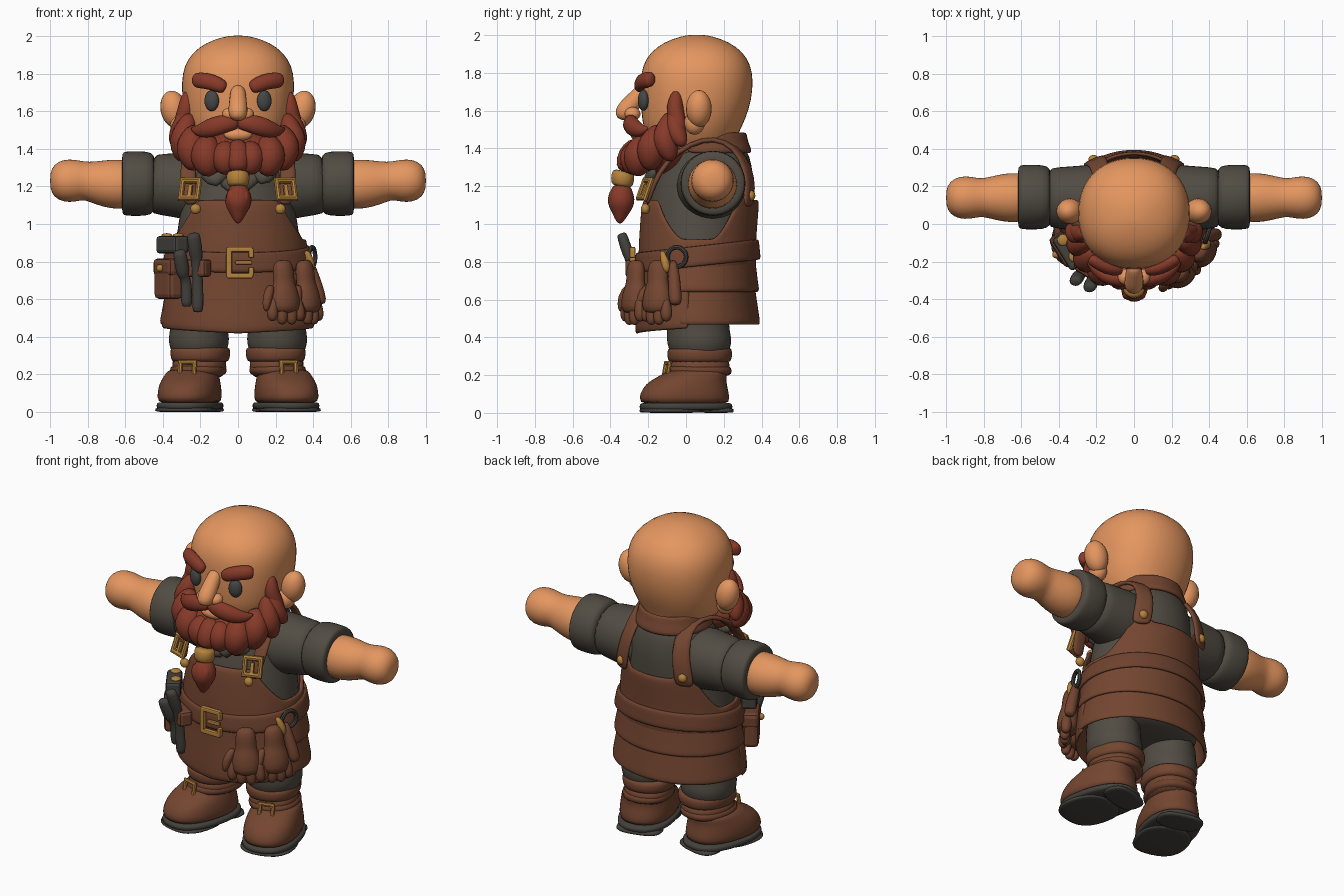
import bpy, bmesh
from math import sin, cos, pi, radians, copysign
from mathutils import Vector, Euler

if "Cube" in bpy.data.objects:
    bpy.data.objects.remove(bpy.data.objects["Cube"])


def material(name, rgb):
    m = bpy.data.materials.new(name)
    m.diffuse_color = (*rgb, 1)
    m.use_nodes = True
    m.node_tree.nodes["Principled BSDF"].inputs["Base Color"].default_value = m.diffuse_color
    return m


SKIN = material("skin", (.78, .305, .115))
HAIR = material("red hair", (.24, .042, .022))
LEATHER = material("brown leather", (.175, .061, .030))
DARK_LEATHER = material("dark leather", (.155, .054, .028))
CLOTH = material("grey cloth", (.082, .071, .055))
GOLD = material("brass", (.46, .225, .045))
IRON = material("dark iron", (.058, .054, .046))
EYE = material("slate eye", (.06, .064, .064))


def skin_rings(name, rings, mat, closed=True, subsurf=1, thick=0):
    """Joins rows of points into a smooth surface."""
    bm = bmesh.new()
    rows = [[bm.verts.new(p) for p in r] for r in rings]
    n = len(rows[0])
    for a, b in zip(rows, rows[1:]):
        for i in range(n if closed else n - 1):
            j = (i + 1) % n
            bm.faces.new((a[i], a[j], b[j], b[i]))
    if closed:
        bm.faces.new(rows[0][::-1])
        bm.faces.new(rows[-1])
    else:
        bmesh.ops.remove_doubles(bm, verts=bm.verts, dist=1e-4)
    bmesh.ops.recalc_face_normals(bm, faces=bm.faces)
    me = bpy.data.meshes.new(name)
    bm.to_mesh(me)
    bm.free()
    me.materials.append(mat)
    me.polygons.foreach_set("use_smooth", [True] * len(me.polygons))
    ob = bpy.data.objects.new(name, me)
    bpy.context.collection.objects.link(ob)
    if thick:
        mod = ob.modifiers.new("thickness", 'SOLIDIFY')
        mod.thickness, mod.offset = thick, 0
    if subsurf:
        mod = ob.modifiers.new("smooth", 'SUBSURF')
        mod.levels = mod.render_levels = subsurf
    return ob


def oval(c, rx, ry, p=2, n=24):
    def f(v):
        return copysign(abs(v) ** (2 / p), v)
    return [Vector((c[0] + rx * f(cos(2 * pi * i / n)), c[1] + ry * f(sin(2 * pi * i / n)), c[2]))
            for i in range(n)]


def loft(name, rings, mat, p=2, x=0, splay=0):
    """Stacked ovals, each (z, y, rx, ry)."""
    ob = skin_rings(name, [oval((0, y, z), rx, ry, p) for z, y, rx, ry in rings], mat)
    ob.location.x, ob.rotation_euler.z = x, splay
    return ob


def sweep(name, pts, mat, flat=1, ref=(.05, -1, .1), n=10):
    """Tapered tube through (x, y, z, radius), flattened along ref."""
    rings = []
    for i, q in enumerate(pts):
        t = (Vector(pts[min(i + 1, len(pts) - 1)][:3]) - Vector(pts[max(i - 1, 0)][:3])).normalized()
        u = t.cross(Vector(ref)).normalized()
        v = u.cross(t)
        rings.append([Vector(q[:3]) + q[3] * (u * cos(2 * pi * k / n) + v * flat * sin(2 * pi * k / n))
                      for k in range(n)])
    return skin_rings(name, rings, mat)


def finish(name, loc, rot, scale, mat):
    ob = bpy.context.object
    ob.name, ob.location, ob.rotation_euler, ob.scale = name, loc, rot, scale
    ob.data.materials.append(mat)
    return ob


def ball(name, loc, scale, mat, rot=(0, 0, 0)):
    bpy.ops.mesh.primitive_uv_sphere_add(segments=20, ring_count=12)
    bpy.ops.object.shade_smooth()
    return finish(name, loc, rot, scale, mat)


def box(name, loc, size, mat, rot=(0, 0, 0), bevel=.015):
    bpy.ops.mesh.primitive_cube_add(size=1)
    ob = finish(name, loc, rot, (1, 1, 1), mat)
    for v in ob.data.vertices:
        v.co *= Vector(size)
    mod = ob.modifiers.new("rounding", 'BEVEL')
    mod.width, mod.segments = bevel, 2
    return ob


def ring(name, loc, rot, scale, mat, sides=20, minor=.2):
    bpy.ops.mesh.primitive_torus_add(major_segments=sides, minor_segments=8, major_radius=1, minor_radius=minor)
    ob = finish(name, loc, rot, (1, 1, 1), mat)
    if sides == 4:
        ob.data.transform(Euler((0, 0, pi / 4)).to_matrix().to_4x4())
    ob.scale = scale
    return ob


# Torso surface: z, centre y, half width, half depth
BODY = [(.44, .06, .385, .30), (.7, .06, .36, .285), (.9, .06, .335, .28), (1.1, .075, .305, .28),
        (1.25, .1, .275, .262), (1.36, .125, .245, .215), (1.44, .135, .175, .165)]


def surf(a, z, off=0):
    """Point on the torso; angle a in degrees from the front towards +x."""
    z_in = min(max(z, BODY[0][0]), BODY[-1][0])
    for lo, hi in zip(BODY, BODY[1:]):
        if z_in <= hi[0]:
            t = (z_in - lo[0]) / (hi[0] - lo[0])
            cy, rx, ry = (lo[k] + t * (hi[k] - lo[k]) for k in (1, 2, 3))
            break
    a = radians(a)
    return Vector(((rx + off) * sin(a), cy - (ry + off) * cos(a), z))


def facing(a):
    return (pi / 2, 0, radians(a))


def wrap(name, a0, a1, low, high, off0, off1, mat, rows=6, cols=40):
    """Shell over the torso; low and high give the edge heights by angle."""
    rings = []
    for r in range(rows + 1):
        t, row = r / rows, []
        for c in range(cols + 1):
            a = a0 + (a1 - a0) * c / cols
            row.append(surf(a, low(a) + t * (high(a) - low(a)), off0 + t * (off1 - off0)))
        rings.append(row)
    return skin_rings(name, rings, mat, closed=False, thick=.022)


# Shirt body and leather apron
loft("shirt_body", [(.5, .06, .2, .16)] + [(max(z, .53), y, rx, ry) for z, y, rx, ry in BODY], CLOTH)


def apron_top(a):
    side, back = abs(sin(radians(a))), cos(radians(a)) < 0
    top = 1.13 - .21 * min(1, max(0, (side - .66) / .3))
    if back:
        top += .09 * max(0, 1 - abs(side - .7) / .24)
    return top


wrap("apron_upper", -180, 180, lambda a: .76, apron_top, .018, .02, LEATHER, cols=80)
wrap("apron_front_skirt", -82, 82, lambda a: .415 + .03 * abs(a) / 82, lambda a: .85, .02, .018, LEATHER)
wrap("back_skirt_lower", 72, 288, lambda a: .465, lambda a: .70, .025, .004, LEATHER)
wrap("back_skirt_middle", 68, 292, lambda a: .64, lambda a: .83, .03, .012, LEATHER)


def belt_mid(a):
    return .83 - .035 * cos(radians(a))


wrap("belt", -180, 180, lambda a: belt_mid(a) - .055, lambda a: belt_mid(a) + .055, .044, .034,
     DARK_LEATHER, rows=3, cols=60)
for z in (.725, .865):
    box("buckle_bar", (.01, -.283, z), (.14, .028, .03), GOLD, facing(0), .008)
box("buckle_side", (-.048, -.283, .795), (.03, .16, .03), GOLD, facing(0), .008)
for z in (.745, .845):
    box("buckle_corner", (.07, -.283, z), (.028, .05, .03), GOLD, facing(0), .008)
box("buckle_pin", (.03, -.287, .795), (.09, .02, .02), GOLD, facing(0), .006)
skin_rings("leather_collar", [[(r * sin(a), .115 - r * cos(a), z) for a in [radians(60 + 20 * k) for k in range(13)]]
                              for r, z in ((.228, 1.375), (.215, 1.41), (.2, 1.45), (.198, 1.485))],
           LEATHER, closed=False, thick=.026)
for x, z, lean in [(-.12, 1.2, .02), (-.03, 1.16, -.03), (.05, 1.18, .03), (.13, 1.21, -.02)]:
    sweep("scarf_fold", [(x - .08, -.15, z + .1 - lean, .03), (x, -.215, z, .045), (x + .08, -.16, z + .1 + lean, .03)],
          CLOTH, .7)

# Arms, straps and legs on both sides
for s in (1, -1):
    up = (0, 0, 1)
    sweep("sleeve", [(s * .1, .13, 1.2, .15), (s * .2, .13, 1.2, .19), (s * .3, .135, 1.205, .178),
                     (s * .4, .14, 1.21, .164), (s * .48, .14, 1.215, .16)], CLOTH, 1, up, 20)
    sweep("sleeve_cuff", [(s * x, .143, 1.215, r) for x, r in
                          [(.44, .14), (.455, .168), (.52, .176), (.6, .174), (.615, .165), (.617, .125)]],
          CLOTH, 1, up, 20)
    sweep("forearm_and_hand", [(s * x, .14, z, r) for x, z, r in
                               [(.55, 1.21, .125), (.63, 1.21, .134), (.7, 1.215, .129), (.78, 1.225, .108),
                                (.82, 1.23, .102), (.87, 1.23, .115), (.93, 1.23, .115), (.98, 1.23, .088),
                                (1.0, 1.23, .04)]], SKIN, 1, up, 20)
    strap = [(.245, -.21, 1.09, .04), (.262, -.18, 1.2, .042), (.26, -.105, 1.33, .044), (.225, .02, 1.42, .044),
             (.18, .15, 1.45, .044), (.165, .26, 1.40, .046), (.185, .325, 1.29, .048), (.205, .335, 1.18, .052),
             (.22, .325, 1.08, .056)]
    rows = []
    for x, y, z, w in strap:
        bend = max(0, y) * 1.4
        rows.append([Vector((s * (x + d + .005), y + .004 - bend * d, z + .008)) for d in (-w, 0, w)])
    skin_rings("shoulder_strap", rows, LEATHER, closed=False, thick=.028)
    tilt = (radians(70), 0, s * .35)
    ring("strap_buckle", (s * .255, -.217, 1.185), tilt, (.066, .07, .05), GOLD, 4, .32)
    box("strap_pin", (s * .255, -.222, 1.175), (.022, .07, .02), GOLD, tilt, .004)
    ball("front_stud", (s * .225, -.215, 1.08), (.028, .024, .028), GOLD)
    ball("back_stud", (s * .215, .343, 1.15), (.028, .024, .028), GOLD)
    loft("trouser_leg", [(.28, .075, .13, .14), (.34, .07, .155, .165), (.39, .07, .165, .175), (.44, .065, .152, .165),
                         (.5, .06, .155, .17), (.58, .06, .14, .16)], CLOTH, x=s * .208)

    # Boots, turned slightly outwards
    turn, bx = s * radians(15), s * .255
    loft("boot_foot", [(.035, -.005, .155, .24), (.08, -.01, .163, .245), (.13, -.005, .159, .23),
                       (.17, .01, .15, .205), (.2, .045, .138, .175), (.235, .07, .13, .155)], LEATHER, 2.3, bx, turn)
    loft("boot_shaft", [(.17, .08, .135, .15), (.24, .075, .142, .16), (.3, .075, .148, .163)], LEATHER, 2.2,
         bx - s * .03, turn)
    loft("boot_top_band", [(.265, .075, .13, .14), (.27, .075, .15, .165), (.3, .075, .158, .174),
                           (.34, .075, .158, .172), (.35, .075, .14, .15)], LEATHER, 2.2, bx - s * .035, turn)
    loft("boot_strap", [(.195, .075, .12, .14), (.2, .075, .15, .172), (.245, .075, .15, .172),
                        (.25, .075, .12, .14)], DARK_LEATHER, 2.2, bx - s * .025, turn)
    ring("boot_buckle", (s * .27, -.102, .228), (radians(80), 0, turn), (.056, .052, .035), GOLD, 4, .32)
    loft("boot_sole", [(.012, 0, .155, .24), (.018, 0, .167, .25), (.048, 0, .167, .25), (.055, 0, .155, .24)],
         IRON, 2.4, bx, turn)
    loft("sole_tread", [(0, -.08, .15, .16), (.004, -.08, .164, .169), (.035, -.08, .165, .169)], IRON, 2.5, bx, turn)
    loft("boot_heel", [(0, .165, .13, .078), (.004, .165, .14, .084), (.035, .165, .142, .084)], IRON, 2.8, bx, turn)

    # Face and beard, mirrored
    ball("ear", (s * .342, .068, 1.61), (.07, .068, .1), SKIN, (0, s * .2, 0))
    ball("ear_lobe", (s * .31, .045, 1.535), (.052, .055, .062), SKIN)
    ball("eye", (s * .14, -.226, 1.655), (.04, .028, .055), EYE, (0, 0, s * .35))
    sweep("eyebrow", [(s * .066, -.245, 1.722, .02), (s * .075, -.248, 1.726, .04), (s * .14, -.238, 1.757, .046),
                      (s * .205, -.2, 1.765, .046), (s * .228, -.185, 1.765, .04), (s * .236, -.178, 1.765, .02)], HAIR, .8)
    ball("nostril", (s * .045, -.283, 1.583), (.04, .042, .036), SKIN)
    sweep("moustache", [(s * -.01, -.285, 1.535, .03), (s * .05, -.3, 1.54, .05), (s * .12, -.29, 1.52, .057),
                        (s * .18, -.26, 1.5, .048), (s * .22, -.23, 1.495, .03), (s * .25, -.2, 1.51, .006)], HAIR, .8)
    locks = [((.268, -.05, 1.71), (.275, -.06, 1.6), (.33, -.02, 1.47), .05),
             ((.265, -.06, 1.62), (.305, -.06, 1.5), (.345, -.01, 1.41), .058),
             ((.25, -.08, 1.59), (.3, -.12, 1.45), (.30, -.07, 1.33), .07),
             ((.22, -.13, 1.52), (.255, -.185, 1.41), (.23, -.19, 1.28), .085),
             ((.15, -.2, 1.47), (.175, -.25, 1.37), (.15, -.26, 1.25), .09),
             ((.05, -.23, 1.43), (.075, -.28, 1.36), (.06, -.29, 1.26), .08)]
    for a, b, c, r in locks:
        a, b, c = (Vector((s * v[0], v[1], v[2])) for v in (a, b, c))
        sweep("beard_lock", [(*a, r * .4), (*a.lerp(b, .5), r * .85), (*b, r), (*b.lerp(c, .5), r * .9), (*c, r * .35)], HAIR)

# Head
loft("head", [(1.34, .06, .16, .17), (1.42, .04, .21, .215), (1.48, .03, .255, .25), (1.55, .04, .28, .275),
              (1.65, .053, .298, .296), (1.76, .057, .303, .302), (1.84, .057, .289, .289), (1.91, .057, .246, .248),
              (1.965, .057, .172, .172), (1.995, .057, .08, .08), (2.002, .057, .03, .03)], SKIN, 2.2)
sweep("nose", [(0, -.21, 1.73, .04), (0, -.25, 1.68, .046), (0, -.305, 1.62, .054), (0, -.335, 1.58, .054),
               (0, -.34, 1.55, .028)], SKIN)
ball("lower_lip", (0, -.258, 1.475), (.075, .035, .034), SKIN)
ball("beard_mass", (0, -.14, 1.375), (.26, .16, .12), HAIR)
sweep("beard_core", [(0, -.24, 1.44, .04), (0, -.28, 1.39, .07), (0, -.31, 1.33, .07), (0, -.32, 1.27, .05)], HAIR)
sweep("beard_tie", [(0, -.33, 1.28, .045), (0, -.333, 1.272, .066), (0, -.338, 1.205, .062), (0, -.34, 1.197, .04)],
      GOLD, 1, n=14)
sweep("beard_tail", [(0, -.335, 1.22, .04), (.005, -.342, 1.16, .072), (0, -.345, 1.11, .08), (0, -.345, 1.065, .052),
                     (0, -.35, 1.03, .032), (0, -.35, 1.0, .01)], HAIR)
for s in (1, -1):
    sweep("tail_strand", [(s * .02, -.36, 1.19, .025), (s * .045, -.375, 1.14, .035), (s * .01, -.38, 1.07, .02)], HAIR)

# Pouch, hammer and tool holder on the left of the belt
a = -58
box("pouch", surf(a, .69, .075), (.17, .18, .09), LEATHER, facing(a), .025)
box("pouch_flap", surf(a, .77, .08), (.185, .095, .105), DARK_LEATHER, facing(a), .025)
ball("pouch_stud", surf(a, .765, .137), (.02, .02, .02), GOLD)
box("hammer_head", surf(a + 2, .89, .085), (.2, .095, .09), IRON, facing(a), .018)
for d in (-8, 8):
    ball("hammer_rivet", surf(a + d, .939, .085), (.03, .03, .012), GOLD)
a = -32
box("tool_holder", surf(a, .765, .08), (.17, .095, .085), LEATHER, facing(a), .02)
ball("holder_stud", surf(a - 4, .765, .13), (.017, .017, .017), GOLD)
for d, lo, hi in ((-5, .56, .86), (4, .53, .95)):
    sweep("chisel", [(*surf(a + d, lo, .08), .02), (*surf(a + d, lo + .01, .08), .036), (*surf(a + d, .7, .095), .03),
                     (*surf(a + d, hi - .13, .125), .03), (*surf(a + d, hi - .12, .13), .042),
                     (*surf(a + d, hi - .01, .175), .04), (*surf(a + d, hi, .18), .03)], IRON, .8, n=8)

# Pair of gloves hanging from the belt
for a, off in ((32, .1), (55, .08)):
    pts = [(.81, .03), (.79, .06), (.72, .066), (.69, .062), (.64, .085), (.56, .095), (.52, .07)]
    sweep("glove", [(*surf(a, z, off), r) for z, r in pts], LEATHER, .75, surf(a, .7, 1) - surf(a, .7))
    for k, d in enumerate((-10, -3.5, 3.5, 10)):
        end = .455 + .018 * abs(k - 1.5)
        sweep("glove_finger", [(*surf(a + d * .8, .62, off + .01), .024), (*surf(a + d, .54, off + .012), .034),
                               (*surf(a + d, end + .025, off + .012), .032), (*surf(a + d, end, off + .01), .015)], LEATHER)
    sweep("glove_thumb", [(*surf(a - 9, .68, off), .022), (*surf(a - 14, .61, off + .03), .032),
                          (*surf(a - 15, .53, off + .03), .014)], LEATHER)

# Iron ring with a hanging leather handle
ring("belt_ring", surf(72, .825, .07), facing(72), (.052, .052, .052), IRON, minor=.24)
sweep("hanging_handle", [(.375, -.07, .81, .02), (.39, -.065, .76, .03), (.42, -.06, .66, .036), (.437, -.055, .59, .038),
                         (.443, -.055, .57, .022)], LEATHER)
sweep("brass_hook", [(.36, -.13, .86, .012), (.38, -.115, .82, .022), (.39, -.105, .77, .027), (.385, -.1, .74, .012)], GOLD)
